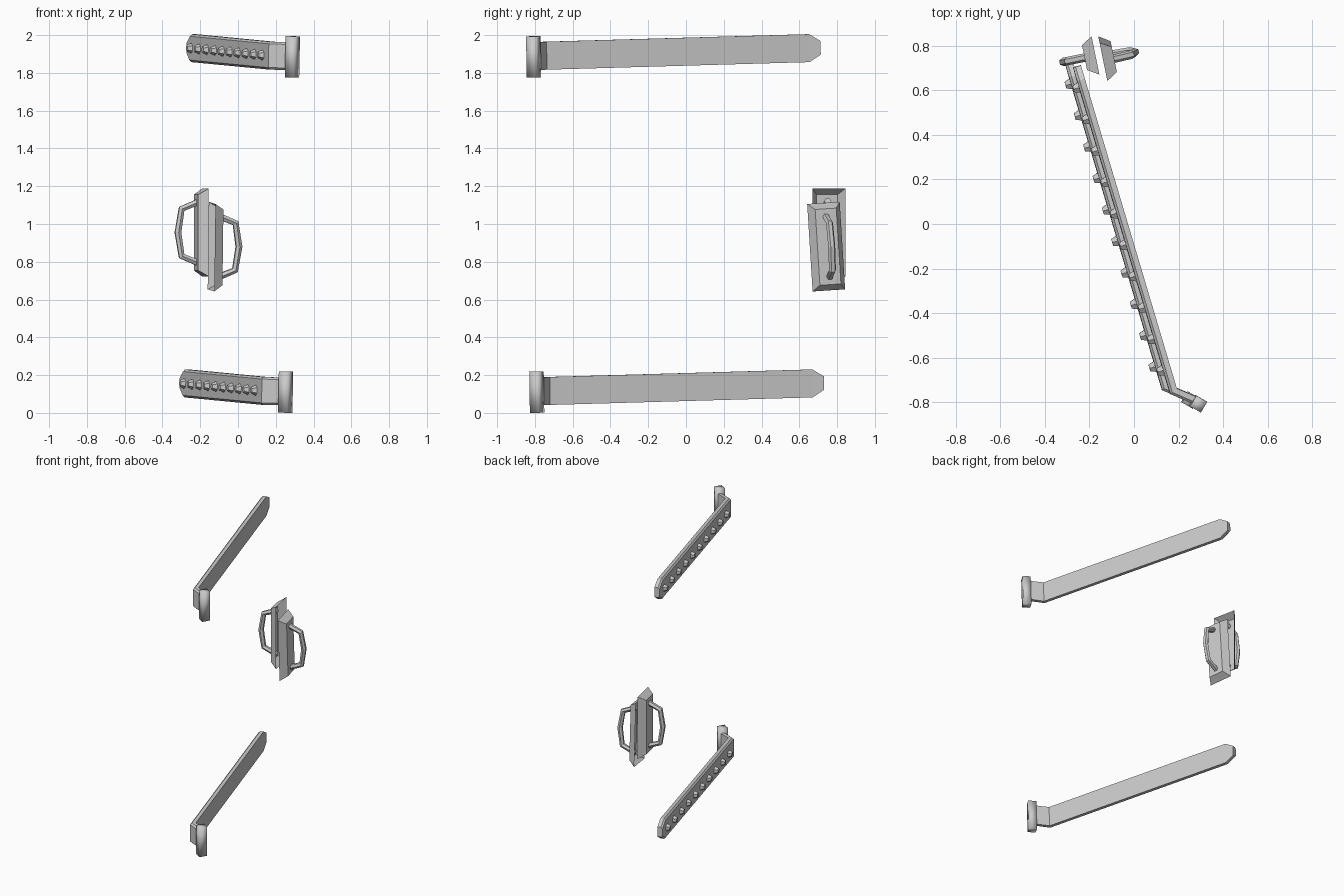
import bpy, bmesh, math
from mathutils import Vector, Matrix

if "Cube" in bpy.data.objects:
    bpy.data.objects.remove(bpy.data.objects["Cube"])

UP = Vector((0.02, -0.015, 1)).normalized()
UPPER = Vector((0.036, -0.017, 1.775))      # offset from lower to upper hinge


def make(name, bm, smooth=False):
    bmesh.ops.recalc_face_normals(bm, faces=bm.faces[:])
    me = bpy.data.meshes.new(name)
    bm.to_mesh(me)
    bm.free()
    ob = bpy.data.objects.new(name, me)
    bpy.context.collection.objects.link(ob)
    for p in me.polygons:
        p.use_smooth = smooth
    return ob


def frame(origin, x, y, z):
    return Matrix.Translation(origin) @ Matrix((x, y, z)).transposed().to_4x4()


def strap(name, off):
    # chamfered section lofted along the bent strap: point, outward normal, half height
    main, bent = Vector((-0.956, -0.293, 0.0)), Vector((-0.41, -0.91, 0.0))
    miter = (main + bent).normalized() * 1.08
    stations = [((0.26, -0.765, 0.113), bent, 0.073), ((0.155, -0.72, 0.116), miter, 0.074),
                ((-0.258, 0.67, 0.156), main, 0.074), ((-0.275, 0.73, 0.158), main, 0.036)]
    t, c = 0.036, 0.011
    bm = bmesh.new()
    rings = []
    for p, n, h in stations:
        sec = [(-h, 0), (h, 0), (h, t - c), (h - c, t), (c - h, t), (-h, t - c)]
        rings.append([bm.verts.new(Vector(p) + off + UP * u + n * d) for u, d in sec])
    for a, b in zip(rings, rings[1:]):
        for i in range(6):
            j = (i + 1) % 6
            bm.faces.new((a[i], a[j], b[j], b[i]))
    bm.faces.new(rings[0])
    bm.faces.new(rings[-1])
    make(name + "_strap", bm)

    # row of faceted studs on the outer face
    bm = bmesh.new()
    a, b = Vector((-0.249, 0.64, 0.155)), Vector((0.128, -0.63, 0.119))
    along = (b - a).normalized()
    n = along.cross(UP).normalized()
    if n.x > 0:
        n = -n
    u = n.cross(along)
    for i in range(10):
        p = a.lerp(b, i / 9) + off + n * (t + 0.012)
        bmesh.ops.create_cone(bm, cap_ends=True, segments=6, radius1=0.028, radius2=0.018,
                              depth=0.026, matrix=frame(p, along, u, n))
    make(name + "_studs", bm)

    # square hinge barrel
    bm = bmesh.new()
    q = UP.to_track_quat('Z', 'Y').to_matrix().to_4x4()
    q = Vector((0, 0, 1)).rotation_difference(UP).to_matrix().to_4x4()
    m = (Matrix.Translation(Vector((0.252, -0.79, 0.11)) + off) @ q
         @ Matrix.Rotation(math.radians(-30), 4, 'Z') @ Matrix.Diagonal((0.056, 0.056, 0.218, 1)))
    bmesh.ops.create_cube(bm, size=1, matrix=m)
    make(name + "_barrel", bm, True)


def pull(name, center, n, tilt):
    # local axes: x across the plate, y up, z outward
    n = Vector(n).normalized()
    u = Vector((0, tilt, 1))
    u = (u - n * u.dot(n)).normalized()
    m = frame(center, u.cross(n), u, n)

    # open-backed bevelled plate
    bm = bmesh.new()
    w, h, d, ins = 0.088, 0.232, 0.05, 0.031
    def rect(a, b, z):
        return [bm.verts.new(m @ Vector((x * a, y * b, z)))
                for x, y in ((-1, -1), (1, -1), (1, 1), (-1, 1))]
    back, face = rect(w, h, 0), rect(w - ins, h - ins, d)
    bm.faces.new(face)
    for i in range(4):
        j = (i + 1) % 4
        bm.faces.new((back[i], back[j], face[j], face[i]))
    make(name + "_plate", bm)

    # faceted grip, ends poking through the plate
    cu = bpy.data.curves.new(name + "_grip", 'CURVE')
    cu.dimensions = '3D'
    cu.bevel_depth, cu.bevel_resolution, cu.use_fill_caps = 0.019, 1, True
    sp = cu.splines.new('POLY')
    pts = [(0.165, 0.03), (0.125, 0.128), (0, 0.148), (-0.125, 0.128), (-0.165, 0.03)]
    sp.points.add(len(pts) - 1)
    for p, (y, z) in zip(sp.points, pts):
        p.co = (*(m @ Vector((0, y, z))), 1)
    ob = bpy.data.objects.new(name + "_grip", cu)
    bpy.context.collection.objects.link(ob)
    bpy.ops.object.select_all(action='DESELECT')
    bpy.context.view_layer.objects.active = ob
    ob.select_set(True)
    bpy.ops.object.convert(target='MESH')
    for p in ob.data.polygons:
        p.use_smooth = False


strap("lower_hinge", Vector((0, 0, 0)))
strap("upper_hinge", UPPER)
pull("right_handle", (-0.14, 0.742, 0.88), (0.98, 0.2, 0), -0.065)
pull("left_handle", (-0.173, 0.757, 0.955), (-0.98, -0.2, 0), 0.0)
